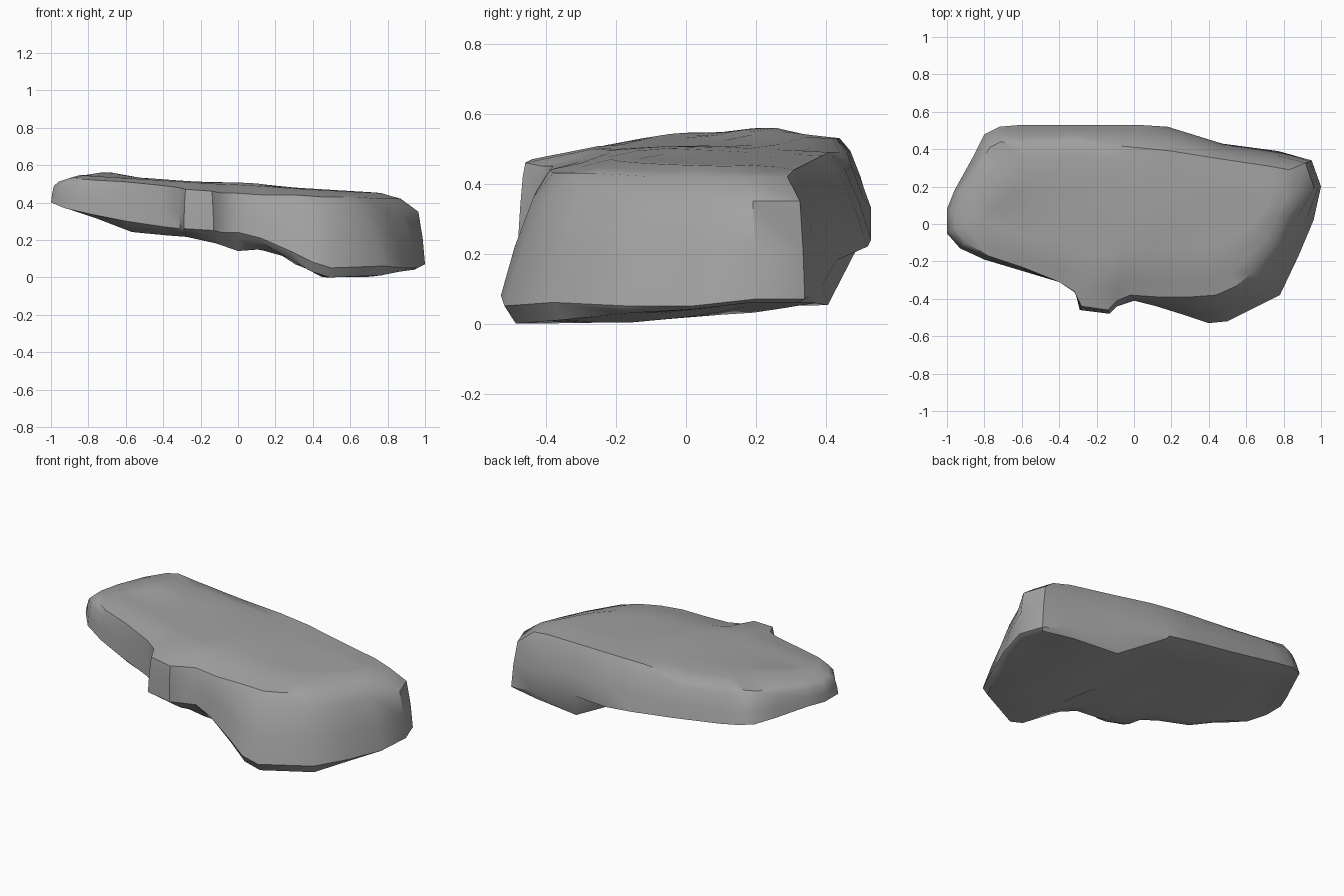
import bpy
import bmesh
from mathutils import Vector

default_cube = bpy.data.objects.get("Cube")
if default_cube:
    bpy.data.objects.remove(default_cube, do_unlink=True)

# Upper and lower edges of the slab wall, in hundredths, walked from the
# thin end along the front, round the thick end and back along the rear
UPPER_EDGE = [
    (-96, -2, 52), (-90, -10, 54), (-78, -17, 53), (-60, -23, 52), (-40, -31, 50),
    (-32, -36, 49), (-28, -44, 48), (-14, -46, 47), (-9, -41, 46), (-2, -38, 46),
    (13, -39, 45), (30, -39, 45), (44, -38, 44), (55, -33, 44), (63, -26, 44),
    (75, -10, 43), (82, 5, 43), (87, 17, 43), (83, 29, 43), (72, 31, 45),
    (45, 35, 47), (20, 39, 49), (0, 41, 50), (-30, 44, 50), (-60, 42, 54),
    (-71, 44, 54), (-77, 41, 54), (-84, 30, 54), (-92, 15, 53), (-96, 5, 52)]
LOWER_EDGE = [
    (-100, -5, 41), (-93, -13, 38), (-80, -19, 35), (-60, -25, 31), (-40, -31, 28),
    (-31, -37, 27), (-29, -46, 27), (-13, -48, 26), (-9, -44, 25), (0, -41, 25),
    (12, -44, 22), (28, -49, 15), (40, -53, 9), (50, -52, 6), (78, -38, 7),
    (88, -17, 6), (96, 2, 6), (100, 20, 8), (95, 34, 8), (77, 39, 12),
    (47, 43, 19), (18, 52, 23), (2, 53, 25), (-28, 53, 29), (-60, 53, 34),
    (-72, 52, 36), (-80, 48, 37), (-86, 36, 38), (-96, 18, 41), (-100, 8, 41)]

# Height of the underside along the length
UNDERSIDE = [(-1, .42), (-.6, .25), (-.2, .22), (0, .15), (.2, .165),
             (.3, .09), (.45, .01), (.65, .005), (1, .05)]

# Low swellings on the upper surface: x, y, rise, radius
SWELLINGS = [(-.7, .24, .025, .2), (.05, 0, .018, .25)]


def interpolate(profile, x):
    """Read a straight-segment profile at x."""
    for (xa, za), (xb, zb) in zip(profile, profile[1:]):
        if x <= xb:
            return za + (zb - za) * (x - xa) / (xb - xa)
    return profile[-1][1]


def top_height(x, y):
    """Gently crowned upper surface with a few low swellings."""
    height = .505 - .06 * x + .01 * y
    for sx, sy, rise, radius in SWELLINGS:
        distance = Vector((x - sx, y - sy)).length
        height += rise * max(0, 1 - distance / radius)
    return height


def under_height(x, y):
    """Sagging underside, rising towards the rear."""
    return interpolate(UNDERSIDE, x) + .08 * max(0, y + .25)


def shrunk(point, amount):
    """Move a point part of the way towards the middle line of the slab."""
    target = Vector((point.x * .7, .03, point.z))
    return point.lerp(target, amount)


upper = [Vector(p) / 100 for p in UPPER_EDGE]
lower = [Vector(p) / 100 for p in LOWER_EDGE]


def wall_ring(fraction):
    """Ring between the two edges; convex, and squarest at tip and rear corner."""
    ring = []
    for high, low in zip(upper, lower):
        rear_corner = low.x > .9 and low.y > .1
        thin_tip = low.x < -.9
        power = .2 if rear_corner else .3 if thin_tip else .6
        point = high.lerp(low, fraction ** power)
        point.z = high.z + (low.z - high.z) * fraction
        ring.append(point)
    return ring


def top_ring(amount):
    """Ring lying on the upper surface, blended from the upper edge."""
    ring = []
    for edge in upper:
        point = shrunk(edge, amount)
        blend = min(1, amount * 2.5)
        point.z += (top_height(point.x, point.y) - point.z) * blend
        ring.append(point)
    return ring


def under_ring(amount):
    """Ring on the underside, reached at once only at the thick end."""
    ring = []
    for edge in lower:
        point = shrunk(edge, amount)
        sag = min(edge.z - .01, under_height(point.x, point.y))
        blend = 1 if edge.x > .2 else min(1, amount * 6)
        point.z += (max(0, sag) - point.z) * blend
        ring.append(point)
    return ring


# Stack the rings from the top surface down to the underside
rings = [top_ring(a) for a in (.8, .6, .4, .2)]
rings += [upper, wall_ring(.2), wall_ring(.6), lower]
rings += [under_ring(a) for a in (.06, .18, .35, .55, .8)]

bm = bmesh.new()
loops = [[bm.verts.new(p) for p in ring] for ring in rings]
count = len(upper)
for above, below in zip(loops, loops[1:]):
    for i in range(count):
        j = (i + 1) % count
        bm.faces.new((above[i], below[i], below[j], above[j]))

# Close the two remaining middle strips
caps = [bm.faces.new(loops[0]), bm.faces.new(loops[-1][::-1])]
bmesh.ops.triangulate(bm, faces=caps)
bmesh.ops.recalc_face_normals(bm, faces=bm.faces)

# Rest the slab on the ground
lowest = min(v.co.z for v in bm.verts)
bmesh.ops.translate(bm, verts=bm.verts, vec=(0, 0, -lowest))

mesh = bpy.data.meshes.new("rock_slab")
bm.to_mesh(mesh)
bm.free()
rock_slab = bpy.data.objects.new("rock_slab", mesh)
bpy.context.collection.objects.link(rock_slab)

# Plain stone colour
stone = bpy.data.materials.new("stone_grey")
stone.use_nodes = True
colour = (.36, .36, .36, 1)
stone.diffuse_color = colour
stone.node_tree.nodes["Principled BSDF"].inputs["Base Color"].default_value = colour
mesh.materials.append(stone)

# Smooth faces with crisp wall edges
bpy.ops.object.select_all(action='DESELECT')
rock_slab.select_set(True)
bpy.context.view_layer.objects.active = rock_slab
bpy.ops.object.shade_smooth_by_angle(angle=.7)
